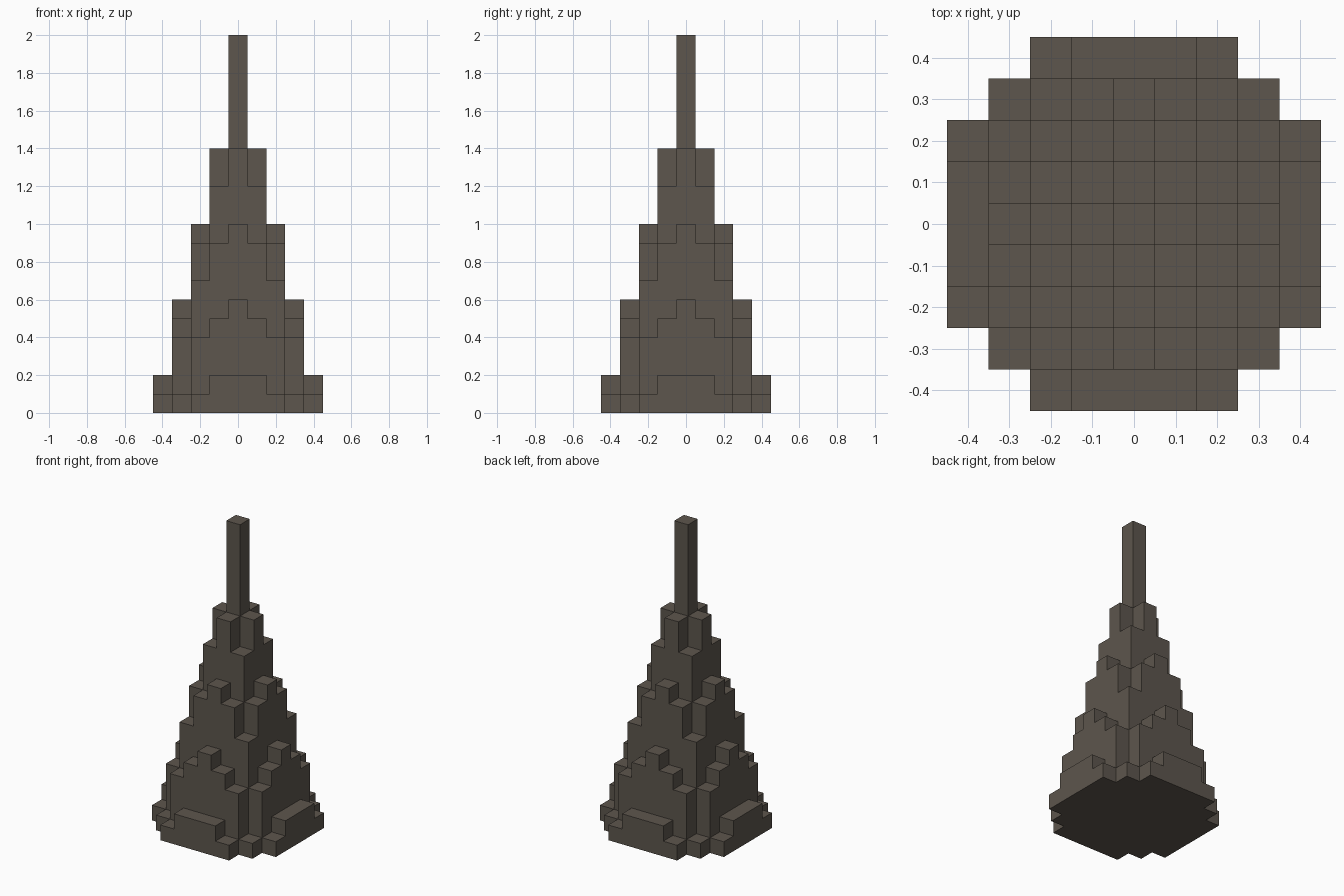
import bpy
import bmesh
import math

old = bpy.data.objects.get("Cube")
if old:
    bpy.data.objects.remove(old, do_unlink=True)

CELL = 0.1
# Column heights in cells for one quadrant, keyed by distance from the axis
HEIGHTS = [
    [20, 14, 10, 6, 2],
    [14, 12, 9, 5, 2],
    [10, 9, 7, 4, 1],
    [6, 5, 4, 1, 0],
    [2, 2, 1, 0, 0],
]


def height(i, j):
    """Height of a column, mirrored into all four quadrants."""
    i, j = abs(i), abs(j)
    return HEIGHTS[i][j] if max(i, j) < 5 else 0


# Flat stone colour
stone = bpy.data.materials.new("dark_brown_stone")
stone.use_nodes = True
colour = (0.110, 0.093, 0.075, 1.0)
stone.diffuse_color = colour
bsdf = next(n for n in stone.node_tree.nodes if n.type == 'BSDF_PRINCIPLED')
bsdf.inputs["Base Color"].default_value = colour
bsdf.inputs["Roughness"].default_value = 0.9

bm = bmesh.new()


def quad(*corners):
    bm.faces.new([bm.verts.new([c * CELL for c in p]) for p in corners])


# Stepped skin: top and bottom of each column, walls where a neighbour is lower
for i in range(-4, 5):
    for j in range(-4, 5):
        h = height(i, j)
        if h == 0:
            continue
        ring = [(i - .5, j - .5), (i + .5, j - .5), (i + .5, j + .5), (i - .5, j + .5)]
        quad(*[(x, y, h) for x, y in ring])
        quad(*[(x, y, 0) for x, y in reversed(ring)])
        for k, (di, dj) in enumerate([(0, -1), (1, 0), (0, 1), (-1, 0)]):
            a, b = ring[k], ring[(k + 1) % 4]
            for z in range(height(i + di, j + dj), h):
                quad((*a, z), (*b, z), (*b, z + 1), (*a, z + 1))

# Weld the cells and merge coplanar faces into clean steps
bmesh.ops.remove_doubles(bm, verts=bm.verts[:], dist=0.001)
bmesh.ops.recalc_face_normals(bm, faces=bm.faces[:])
bmesh.ops.dissolve_limit(bm, angle_limit=math.radians(1),
                         verts=bm.verts[:], edges=bm.edges[:])

mesh = bpy.data.meshes.new("stepped_spire")
bm.to_mesh(mesh)
bm.free()
mesh.materials.append(stone)
spire = bpy.data.objects.new("stepped_spire", mesh)
bpy.context.collection.objects.link(spire)
